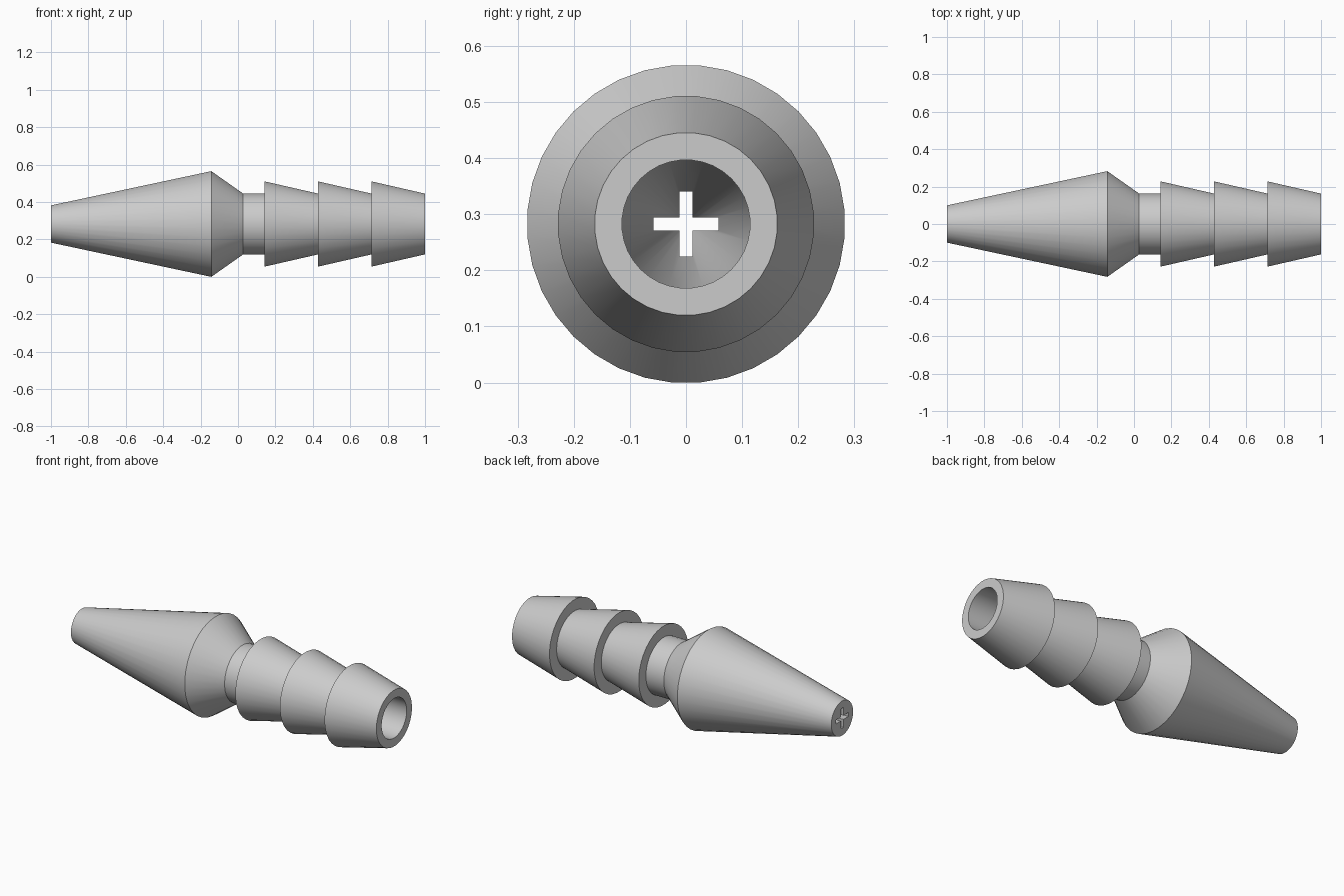
import bpy, bmesh, math
from mathutils import Matrix, Vector

cube = bpy.data.objects.get("Cube")
if cube:
    bpy.data.objects.remove(cube, do_unlink=True)

SIDES = 36
AXIS_Z = 0.2825          # height of the centre line
NECK, BARB, BORE = 0.163, 0.2286, 0.1143

grey = bpy.data.materials.new("grey plastic")
grey.use_nodes = True
colour = (0.6, 0.6, 0.6, 1)
grey.diffuse_color = colour
grey.node_tree.nodes["Principled BSDF"].inputs["Base Color"].default_value = colour


def make_object(name, bm):
    bmesh.ops.recalc_face_normals(bm, faces=bm.faces)
    mesh = bpy.data.meshes.new(name)
    bm.to_mesh(mesh)
    bm.free()
    mesh.materials.append(grey)
    obj = bpy.data.objects.new(name, mesh)
    bpy.context.collection.objects.link(obj)
    obj.location.z = AXIS_Z
    return obj


# Profile (x, radius): tip cone, shoulder, neck, three barbs, then the bore
profile = [(-1, 0), (-1, 0.1), (-1 / 7, 0.2836), (0.028, NECK)]
for start in (1 / 7, 3 / 7, 5 / 7):
    profile += [(start, NECK), (start, BARB), (start + 2 / 7, NECK)]
    if start < 0.7:
        profile.pop()    # the next barb starts at the same point
profile += [(1, BORE), (-1 / 7, BORE), (-0.97, 0)]

# Lathe the nozzle body around the x axis
bm = bmesh.new()
half_step = Matrix.Rotation(math.pi / SIDES, 4, 'X')
points = [bm.verts.new(half_step @ Vector((x, 0, r))) for x, r in profile]
edges = [bm.edges.new(pair) for pair in zip(points, points[1:])]
bmesh.ops.spin(bm, geom=points + edges, cent=(0, 0, 0), axis=(1, 0, 0),
               angle=math.tau, steps=SIDES, use_duplicate=False)
bmesh.ops.remove_doubles(bm, verts=bm.verts, dist=1e-4)
nozzle = make_object("nozzle_body", bm)

# Cross-shaped cutter for the outlet slot
bm = bmesh.new()
arm, half = 0.0575, 0.0115
outline = []
for k in range(4):
    turn = Matrix.Rotation(k * math.pi / 2, 4, 'X')
    for y, z in ((arm, -half), (arm, half), (half, half)):
        outline.append(bm.verts.new(turn @ Vector((-1.1, y, z))))
face = bm.faces.new(outline)
grown = bmesh.ops.extrude_face_region(bm, geom=[face])
bmesh.ops.translate(bm, vec=(1, 0, 0),
                    verts=[g for g in grown["geom"] if isinstance(g, bmesh.types.BMVert)])
cutter = make_object("outlet_cutter", bm)
cutter.hide_render = True

# Cut the outlet and shade
bpy.ops.object.select_all(action='DESELECT')
nozzle.select_set(True)
bpy.context.view_layer.objects.active = nozzle
cut = nozzle.modifiers.new("outlet", 'BOOLEAN')
cut.operation = 'DIFFERENCE'
cut.solver = 'EXACT'
cut.object = cutter
bpy.ops.object.modifier_apply(modifier=cut.name)
bpy.data.objects.remove(cutter, do_unlink=True)
bpy.ops.object.shade_smooth_by_angle(angle=math.radians(30))
